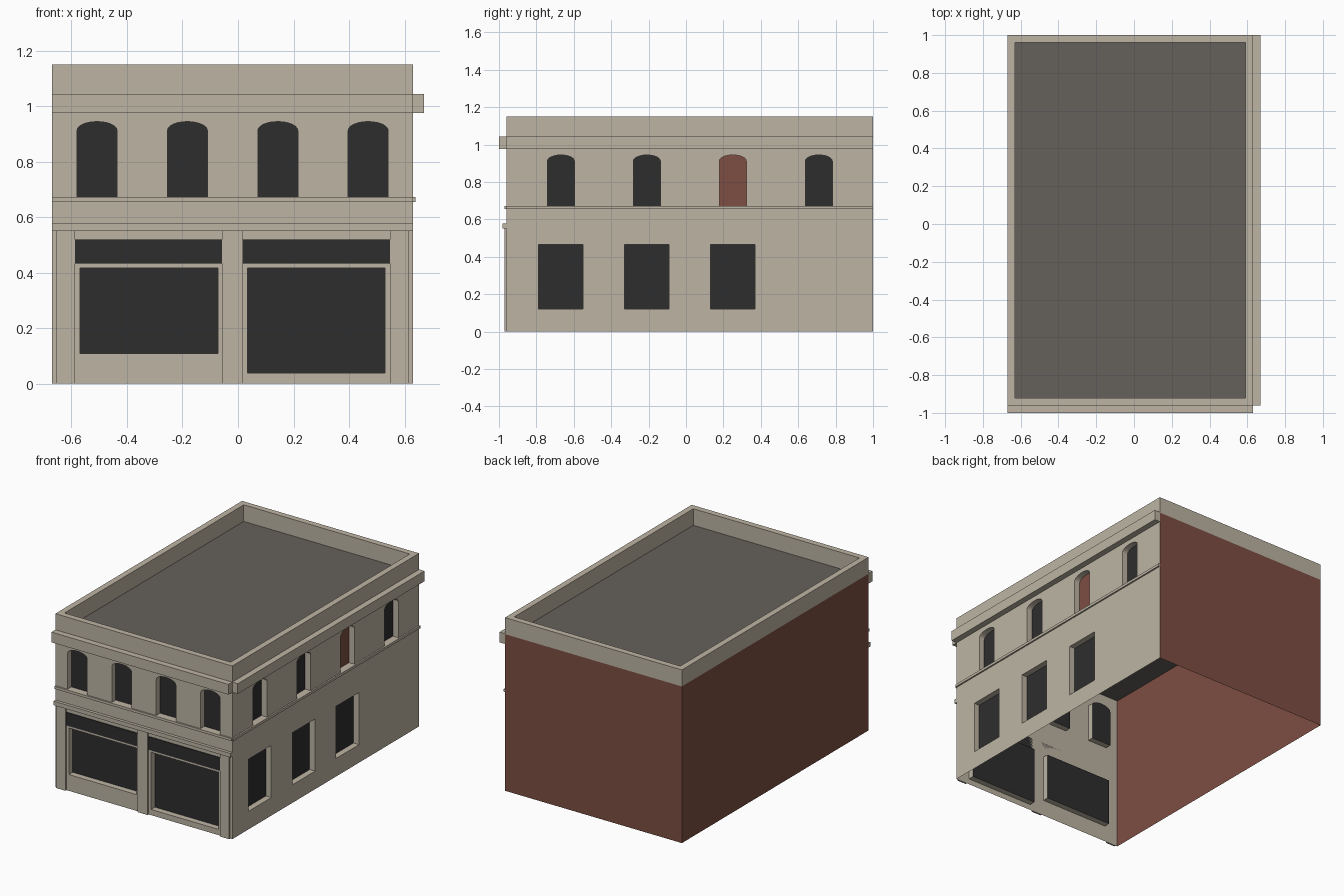
import bpy, bmesh, math
from mathutils import Vector

if "Cube" in bpy.data.objects:
    bpy.data.objects.remove(bpy.data.objects["Cube"])


def material(name, rgb):
    m = bpy.data.materials.new(name)
    m.use_nodes = True
    m.diffuse_color = (*rgb, 1)
    m.node_tree.nodes["Principled BSDF"].inputs["Base Color"].default_value = (*rgb, 1)
    return m


stone = material("pale_stone", (0.51, 0.46, 0.37))
brick = material("red_brick", (0.205, 0.076, 0.054))
glass = material("dark_glass", (0.027, 0.027, 0.027))
tar = material("roof_grey", (0.13, 0.118, 0.102))

# Main dimensions
LEFT, RIGHT, FRONT, BACK = -0.67, 0.63, -0.96, 1.0
ROOF, TOP = 1.04, 1.15
RIM, RECESS = 0.04, 0.04


def finish(name, bm, mats):
    me = bpy.data.meshes.new(name)
    bm.to_mesh(me)
    bm.free()
    for m in mats:
        me.materials.append(m)
    ob = bpy.data.objects.new(name, me)
    bpy.context.collection.objects.link(ob)
    return ob


def box(name, x, y, z, mat):
    bm = bmesh.new()
    bmesh.ops.create_cube(bm, size=1)
    for v in bm.verts:
        v.co = Vector(r[0] if c < 0 else r[1] for c, r in zip(v.co, (x, y, z)))
    return finish(name, bm, [mat])


def panel(name, corners, mat):
    bm = bmesh.new()
    bm.faces.new([bm.verts.new(c) for c in corners])
    return finish(name, bm, [mat])


def rect(u0, u1, z0, z1):
    return [(u0, z0), (u1, z0), (u1, z1), (u0, z1)]


def arch(centre, half=0.072, z0=0.672, spring=0.912, rise=0.032, steps=12):
    curve = [(centre + half * math.cos(math.pi * i / steps),
              spring + rise * math.sin(math.pi * i / steps)) for i in range(steps + 1)]
    return [(centre - half, z0), (centre + half, z0)] + curve


def wall(name, place, outward, outline, openings):
    """Wall sheet with recessed openings; place(u, z, depth) gives a point."""
    bm = bmesh.new()
    loops, edges = [], []
    for pts in [outline] + [o for o, _ in openings]:
        vs = [bm.verts.new(place(u, z, 0)) for u, z in pts]
        edges += [bm.edges.new((vs[i], vs[(i + 1) % len(vs)])) for i in range(len(vs))]
        loops.append(vs)
    bmesh.ops.triangle_fill(bm, edges=edges, use_beauty=True, normal=outward)
    bm.normal_update()
    for f in bm.faces:
        if f.normal.dot(Vector(outward)) < 0:
            f.normal_flip()
    # Reveals and panes
    for vs, (pts, index) in zip(loops[1:], openings):
        deep = [bm.verts.new(place(u, z, RECESS)) for u, z in pts]
        n = len(vs)
        for i in range(n):
            j = (i + 1) % n
            bm.faces.new((vs[i], vs[j], deep[j], deep[i]))
        bm.faces.new(deep).material_index = index
    return finish(name, bm, [stone, glass, brick])


# Street walls with windows
front_openings = [(arch(-0.508 + 0.3257 * i), 1) for i in range(4)]
front_openings += [(rect(-0.57, -0.072, 0.108, 0.417), 1),
                   (rect(0.034, 0.53, 0.038, 0.417), 1)]
wall("front_wall", lambda u, z, d: (u, FRONT + d, z), (0, -1, 0),
     rect(LEFT, RIGHT, 0, ROOF), front_openings)

side_openings = [(arch(-0.669 + 0.4597 * i), 2 if i == 2 else 1) for i in range(4)]
side_openings += [(rect(y, y + 0.238, 0.12, 0.466), 1) for y in (-0.789, -0.329, 0.131)]
wall("side_wall", lambda u, z, d: (RIGHT - d, u, z), (1, 0, 0),
     rect(FRONT, BACK, 0, ROOF), side_openings)

# Plain brick walls and the flat roof
panel("back_wall", [(RIGHT, BACK, 0), (LEFT, BACK, 0), (LEFT, BACK, ROOF), (RIGHT, BACK, ROOF)], brick)
panel("party_wall", [(LEFT, BACK, 0), (LEFT, FRONT, 0), (LEFT, FRONT, ROOF), (LEFT, BACK, ROOF)], brick)
panel("roof", [(LEFT, FRONT, ROOF), (RIGHT, FRONT, ROOF), (RIGHT, BACK, ROOF), (LEFT, BACK, ROOF)], tar)

# Parapet around the roof
box("parapet_front", (LEFT, RIGHT), (FRONT, FRONT + RIM), (ROOF, TOP), stone)
box("parapet_back", (LEFT, RIGHT), (BACK - RIM, BACK), (ROOF, TOP), stone)
box("parapet_left", (LEFT, LEFT + RIM), (FRONT + RIM, BACK - RIM), (ROOF, TOP), stone)
box("parapet_right", (RIGHT - RIM, RIGHT), (FRONT + RIM, BACK - RIM), (ROOF, TOP), stone)

# Cornice and sill course along both street sides, open at the corner
for name, out, z in (("cornice", 0.04, (0.975, 1.043)), ("sill_course", 0.01, (0.655, 0.672))):
    box(name + "_front", (LEFT, RIGHT), (FRONT - out, FRONT), z, stone)
    box(name + "_side", (RIGHT, RIGHT + out), (FRONT, BACK), z, stone)

# Shopfront trim
box("shopfront_ledge", (LEFT, RIGHT), (FRONT - 0.02, FRONT), (0.55, 0.577), stone)
for name, x in (("left", (0.547, 0.615)), ("middle", (-0.058, 0.016)), ("right", (-0.656, -0.588))):
    box("pilaster_" + name, x, (FRONT - 0.011, FRONT), (0, 0.55), stone)
for name, x in (("right", (-0.588, -0.058)), ("left", (0.016, 0.547))):
    box("shop_band_" + name, x, (FRONT - 0.006, FRONT), (0.433, 0.519), glass)
